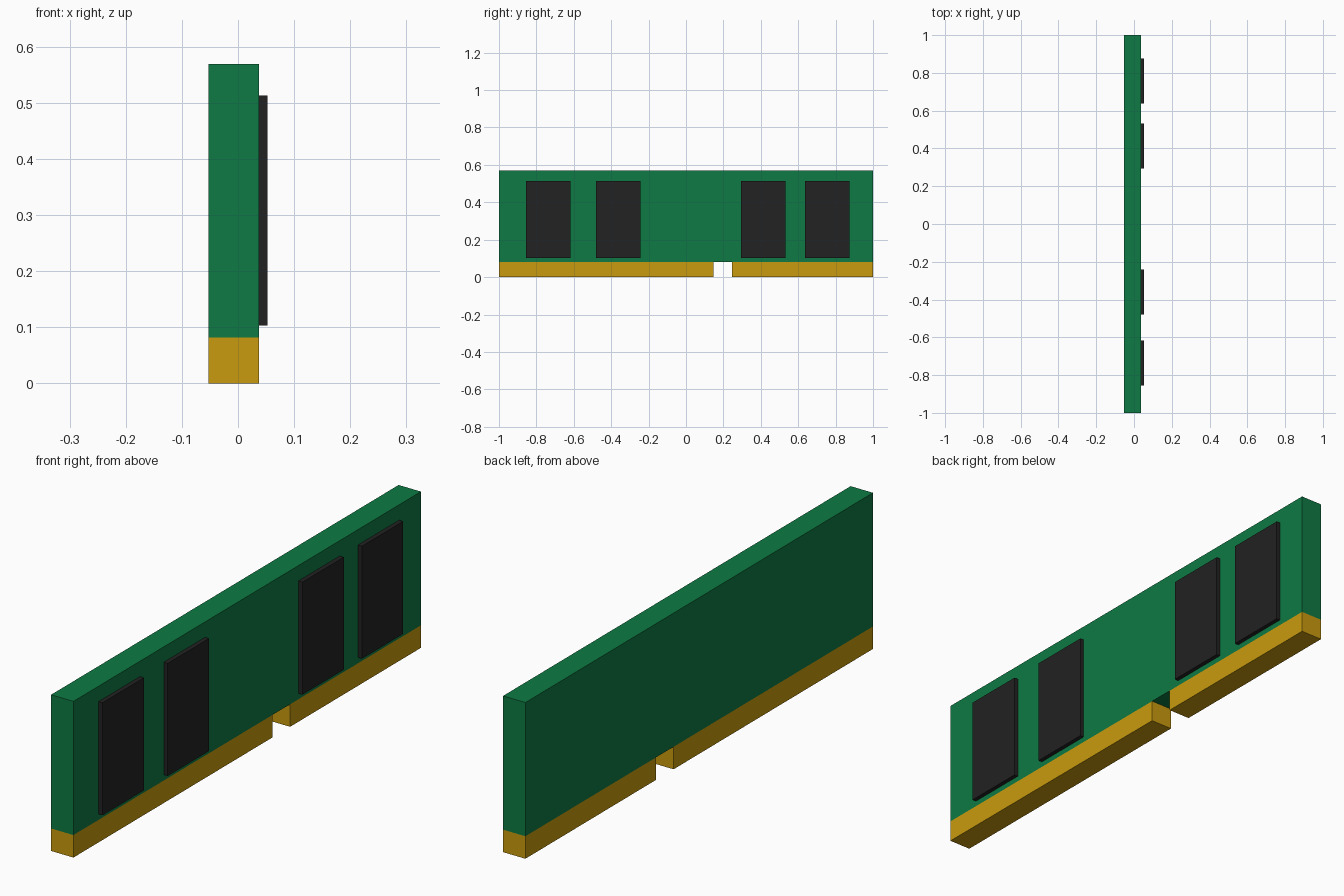
import bpy
import bmesh
from mathutils import Vector

if "Cube" in bpy.data.objects:
    bpy.data.objects.remove(bpy.data.objects["Cube"])


def material(name, r, g, b):
    mat = bpy.data.materials.new(name)
    mat.diffuse_color = (r, g, b, 1)
    mat.use_nodes = True
    mat.node_tree.nodes["Principled BSDF"].inputs["Base Color"].default_value = mat.diffuse_color
    return mat


green = material("board green", 0.0044, 0.195, 0.056)
gold = material("contact gold", 0.584, 0.328, 0.0044)
black = material("chip black", 0.016, 0.016, 0.016)


def box(name, x, y, z, mat):
    """Flat-faced box spanning the given (min, max) ranges."""
    bm = bmesh.new()
    bmesh.ops.create_cube(bm, size=1)
    size = Vector((x[1] - x[0], y[1] - y[0], z[1] - z[0]))
    centre = Vector((x[0] + x[1], y[0] + y[1], z[0] + z[1])) / 2
    bmesh.ops.scale(bm, vec=size, verts=bm.verts)
    mesh = bpy.data.meshes.new(name)
    bm.to_mesh(mesh)
    bm.free()
    mesh.materials.append(mat)
    obj = bpy.data.objects.new(name, mesh)
    obj.location = centre
    bpy.context.collection.objects.link(obj)
    return obj


BACK, FACE, CHIP_FACE = -0.053, 0.037, 0.053
CONTACT_TOP, TOP = 0.082, 0.569

# Circuit board
box("circuit_board", (BACK, FACE), (-1, 1), (CONTACT_TOP, TOP), green)

# Edge connector in two lengths, leaving the key notch between them
box("long_contact_strip", (BACK, FACE), (-1, 0.147), (0, CONTACT_TOP), gold)
box("short_contact_strip", (BACK, FACE), (0.247, 1), (0, CONTACT_TOP), gold)

# Memory chips along the front face
CHIP_WIDTH = 0.238
for i, y in enumerate((-0.855, -0.48, 0.295, 0.637), 1):
    box(f"memory_chip_{i}", (FACE, CHIP_FACE), (y, y + CHIP_WIDTH),
        (0.103, 0.513), black)
